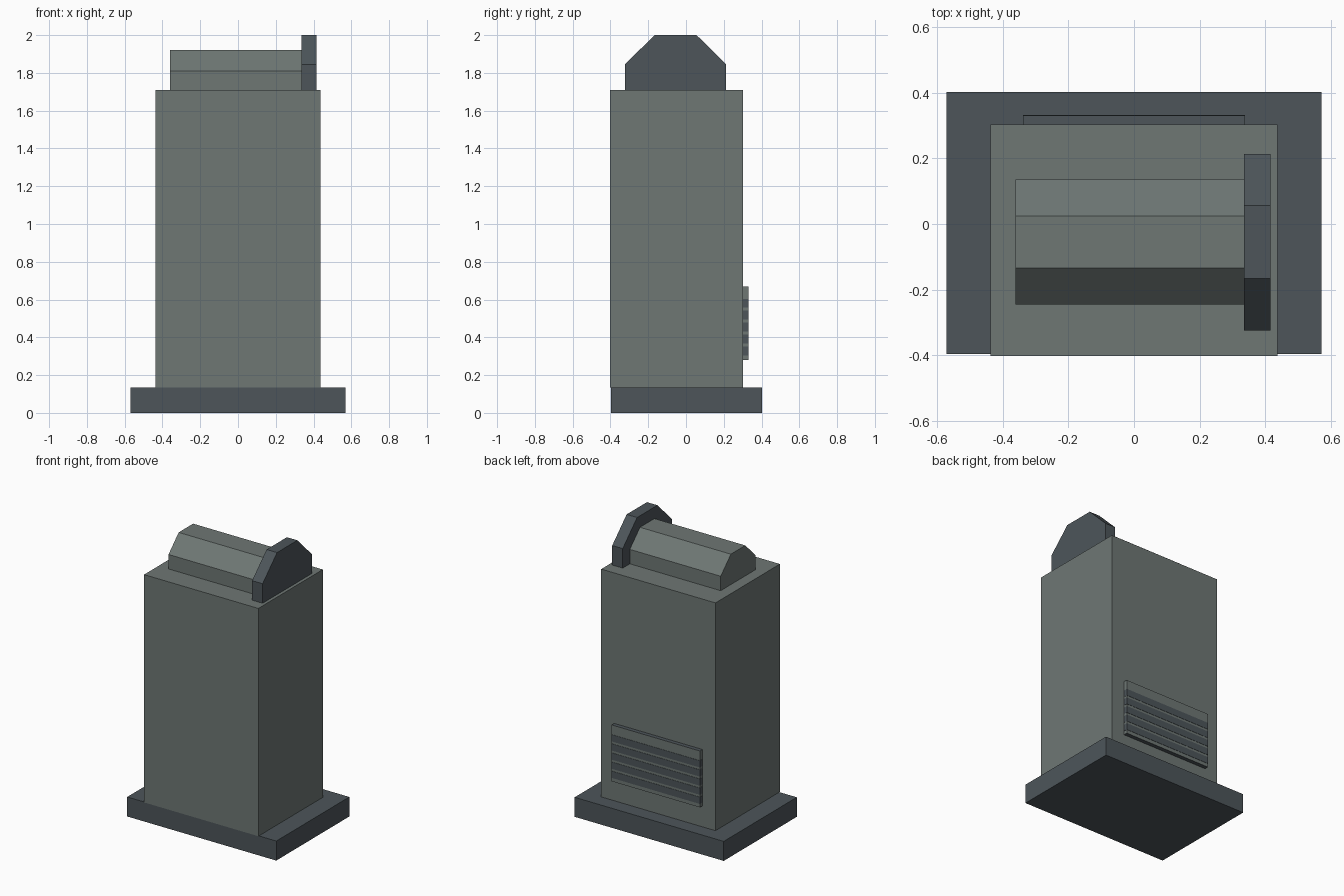
import bpy
import bmesh

if "Cube" in bpy.data.objects:
    bpy.data.objects.remove(bpy.data.objects["Cube"], do_unlink=True)


def make_material(name, colour):
    mat = bpy.data.materials.new(name)
    mat.use_nodes = True
    mat.diffuse_color = colour
    mat.node_tree.nodes["Principled BSDF"].inputs["Base Color"].default_value = colour
    return mat


grey_green = make_material("grey_green_metal", (0.156, 0.184, 0.175, 1))
dark_slate = make_material("dark_slate", (0.074, 0.091, 0.102, 1))


def extrude_profile(name, profile, x0, x1, mat):
    """Extrude a (y, z) outline along x."""
    bm = bmesh.new()
    face = bm.faces.new([bm.verts.new((x0, y, z)) for y, z in profile])
    result = bmesh.ops.extrude_face_region(bm, geom=[face])
    verts = [v for v in result["geom"] if isinstance(v, bmesh.types.BMVert)]
    bmesh.ops.translate(bm, verts=verts, vec=(x1 - x0, 0, 0))
    bmesh.ops.recalc_face_normals(bm, faces=bm.faces)
    mesh = bpy.data.meshes.new(name)
    bm.to_mesh(mesh)
    bm.free()
    mesh.materials.append(mat)
    obj = bpy.data.objects.new(name, mesh)
    bpy.context.collection.objects.link(obj)
    return obj


def box(name, x, y, z, mat):
    outline = [(y[0], z[0]), (y[1], z[0]), (y[1], z[1]), (y[0], z[1])]
    return extrude_profile(name, outline, x[0], x[1], mat)


def chamfered_cap(name, x, y, z, flat, shoulder, mat):
    """Upright block whose top corners slope from the shoulder to a flat top."""
    outline = [(y[0], z[0]), (y[1], z[0]), (y[1], shoulder),
               (flat[1], z[1]), (flat[0], z[1]), (y[0], shoulder)]
    return extrude_profile(name, outline, x[0], x[1], mat)


# Plinth and cabinet
box("plinth", (-0.57, 0.57), (-0.396, 0.402), (0, 0.135), dark_slate)
box("cabinet", (-0.437, 0.437), (-0.402, 0.302), (0.135, 1.71), grey_green)

# Roof housing with its larger end plate
chamfered_cap("roof_housing", (-0.36, 0.335), (-0.245, 0.135), (1.71, 1.92),
              (-0.134, 0.024), 1.81, grey_green)
chamfered_cap("end_plate", (0.335, 0.415), (-0.324, 0.213), (1.71, 2.0),
              (-0.166, 0.056), 1.845, dark_slate)

# Rear vent panel with dark top and bottom edges
vent_x = (-0.337, 0.337)
vent = box("vent_panel", vent_x, (0.302, 0.33), (0.28, 0.67), grey_green)
vent.data.materials.append(dark_slate)
for poly in vent.data.polygons:
    if abs(poly.normal.z) > 0.5:
        poly.material_index = 1

# Dark louvre slats across the vent
for i in range(5):
    z = 0.305 + i * 0.063
    box(f"vent_slat_{i + 1}", (vent_x[0] - 0.001, vent_x[1] + 0.001),
        (0.302, 0.332), (z, z + 0.047), dark_slate)
